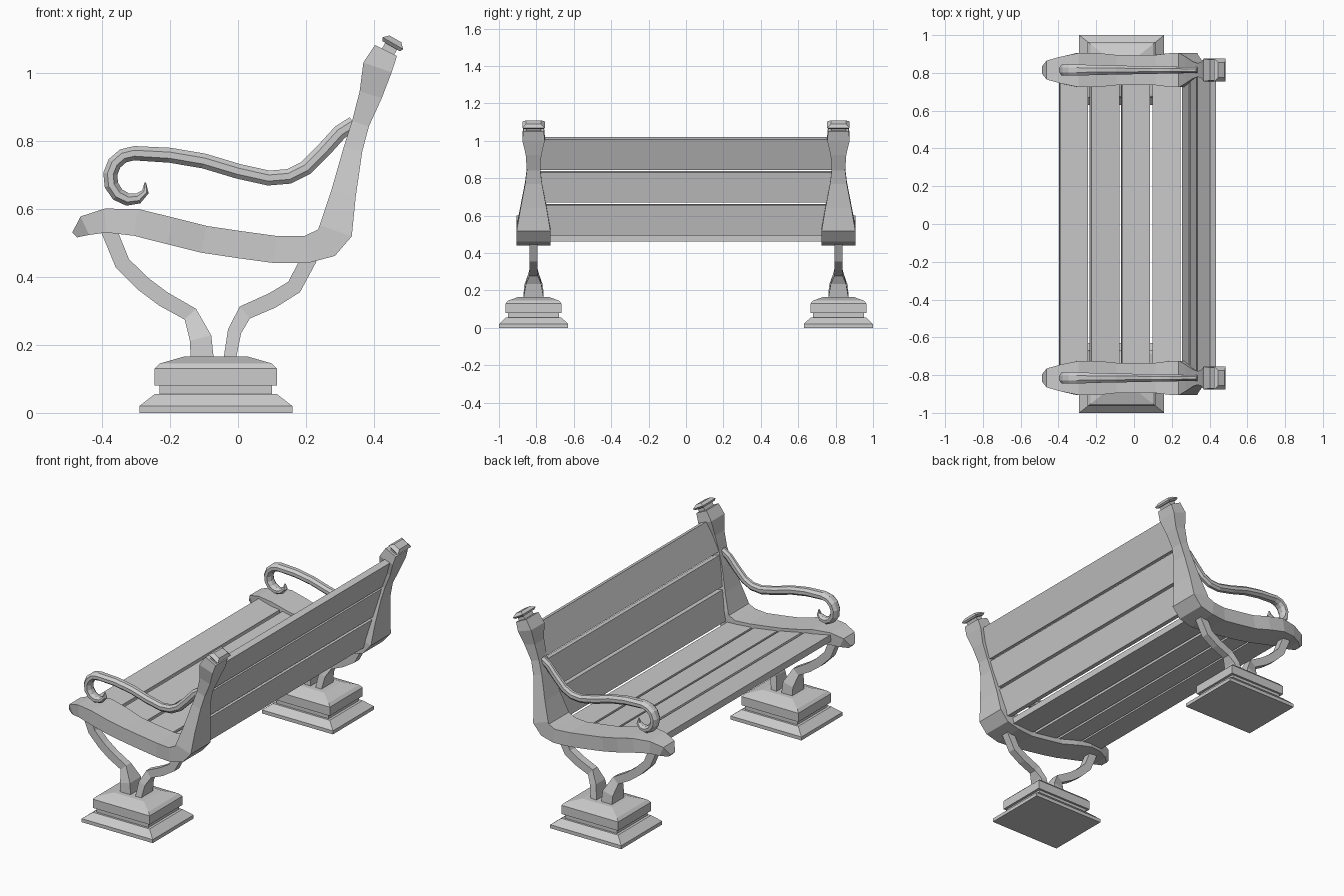
import bpy, bmesh, math
from mathutils import Vector

if "Cube" in bpy.data.objects:
    bpy.data.objects.remove(bpy.data.objects["Cube"], do_unlink=True)

END_Y = 0.815      # distance of each end support from the middle
SLAT_HALF = 0.79   # half length of the boards
SLAT_GAP = 0.016


def loft(name, rings):
    """Skin a list of equal-sized rings and cap both ends."""
    bm = bmesh.new()
    loops = [[bm.verts.new(point) for point in ring] for ring in rings]
    count = len(loops[0])
    for lower, upper in zip(loops, loops[1:]):
        for i in range(count):
            j = (i + 1) % count
            bm.faces.new((lower[i], lower[j], upper[j], upper[i]))
    bm.faces.new(loops[0])
    bm.faces.new(loops[-1])
    bmesh.ops.recalc_face_normals(bm, faces=bm.faces)
    mesh = bpy.data.meshes.new(name)
    bm.to_mesh(mesh)
    bm.free()
    bpy.context.collection.objects.link(bpy.data.objects.new(name, mesh))


def sweep(name, y, path, sides=4):
    """Bar along a path of (x, z, half thickness, half width)."""
    grow = 1 / math.cos(math.pi / sides)
    rings = []
    for i, (x, z, thick, width) in enumerate(path):
        before, after = path[max(i - 1, 0)], path[min(i + 1, len(path) - 1)]
        along = Vector((after[0] - before[0], after[1] - before[1])).normalized()
        ring = []
        for k in range(sides):
            angle = math.tau * (k + 0.5) / sides
            out = thick * grow * math.sin(angle)
            across = width * grow * math.cos(angle)
            ring.append((x - along.y * out, y + across, z + along.x * out))
        rings.append(ring)
    loft(name, rings)


def leg(name, y, path, foot):
    """Thin curved leg that flares near the pedestal."""
    stations = []
    for x, z in path:
        flare = min(max((0.28 - z) / 0.07, 0), 1)
        thick = 0.023 + (foot - 0.023) * flare
        stations.append((x, z, thick, 0.022 + 0.033 * flare))
    sweep(name, y, stations)


def armrest(name, y):
    """Wavy rail ending in a tapering scroll."""
    path = [(x, z, 0.022, 0.022 - 0.02 * x) for x, z in ARM]
    steps = 9
    for k in range(steps + 1):
        t = k / steps
        angle = math.radians(90 + 245 * t)
        radius = 0.071 - 0.035 * t ** 6
        taper = 1 - 0.9 * t ** 5
        path.append((-0.305 + radius * math.cos(angle),
                     0.692 + radius * math.sin(angle),
                     0.021 * taper, 0.03 * taper))
    sweep(name, y, path, sides=8)


def post_cap(name, y):
    """Small tilted cap on a neck, in line with the post."""
    lean = math.radians(60)
    sweep(name, y, [(0.44 + d * math.cos(lean), 1.06 + d * math.sin(lean), t, w)
                    for d, t, w in CAP])


def pedestal(name, y):
    """Stepped rectangular block from heights and insets."""
    corners = ((-1, -1), (1, -1), (1, 1), (-1, 1))
    loft(name, [[(-0.065 + sx * (0.225 - inset),
                  y + sy * (0.185 - 0.8 * inset), z) for sx, sy in corners]
                for z, inset in PEDESTAL])


def boards(name, nodes, thick):
    """One long board between each pair of neighbouring nodes."""
    for i, (a, b) in enumerate(zip(nodes, nodes[1:])):
        start, end = Vector(a), Vector(b)
        along = (end - start).normalized()
        start += along * SLAT_GAP / 2
        end -= along * SLAT_GAP / 2
        side = Vector((-along.y, along.x)) * thick / 2
        section = (start + side, end + side, end - side, start - side)
        loft(f"{name}_{i + 1}", [[(p.x, y, p.y) for p in section]
                                 for y in (-SLAT_HALF, SLAT_HALF)])


# Seat rail sweeping up into the back post
FRAME = [
    (-.48, .523, .01, .02), (-.45, .55, .03, .05), (-.39, .565, .035, .07),
    (-.3, .56, .04, .09), (-.2, .535, .04, .09), (-.1, .51, .04, .08),
    (0, .495, .04, .08), (.11, .48, .04, .08), (.2, .48, .04, .09),
    (.26, .5, .046, .09), (.287, .535, .05, .09), (.31, .645, .037, .07),
    (.338, .775, .028, .045), (.36, .85, .026, .036), (.39, .935, .034, .042),
    (.41, 1.015, .044, .06), (.435, 1.065, .036, .055),
]
CAP = [(0, .02, .04), (.02, .02, .04), (.02, .03, .05), (.03, .035, .06),
       (.045, .02, .04)]
FRONT_LEG = [(-.385, .55), (-.34, .44), (-.28, .38), (-.22, .335),
             (-.14, .29), (-.11, .22), (-.105, .155)]
REAR_LEG = [(.21, .455), (.165, .37), (.1, .33), (.02, .295),
            (-.01, .24), (-.025, .155)]
ARM = [(.34, .85), (.3, .825), (.25, .77), (.2, .72), (.15, .695), (.09, .69),
       (0, .71), (-.1, .74), (-.2, .757)]
PEDESTAL = [(0, 0), (.02, 0), (.055, .045), (.055, .06), (.08, .06),
            (.08, .045), (.13, .045), (.145, .06), (.165, .13)]

# Two matching end supports
for side, y in (("front", -END_Y), ("back", END_Y)):
    sweep(side + "_end_frame", y, FRAME)
    post_cap(side + "_post_cap", y)
    leg(side + "_outer_leg", y, FRONT_LEG, foot=0.034)
    leg(side + "_inner_leg", y, REAR_LEG, foot=0.018)
    armrest(side + "_armrest", y)
    pedestal(side + "_pedestal", y)

# Seat boards follow the rail, back boards follow the post
seat_heights = (.57, .55, .51, .485, .48)
boards("seat_slat", [(-0.402 + 0.164 * i, z) for i, z in enumerate(seat_heights)], 0.036)
boards("back_slat", [(.27, .49), (.31, .667), (.35, .843), (.42, 1.02)], 0.034)
